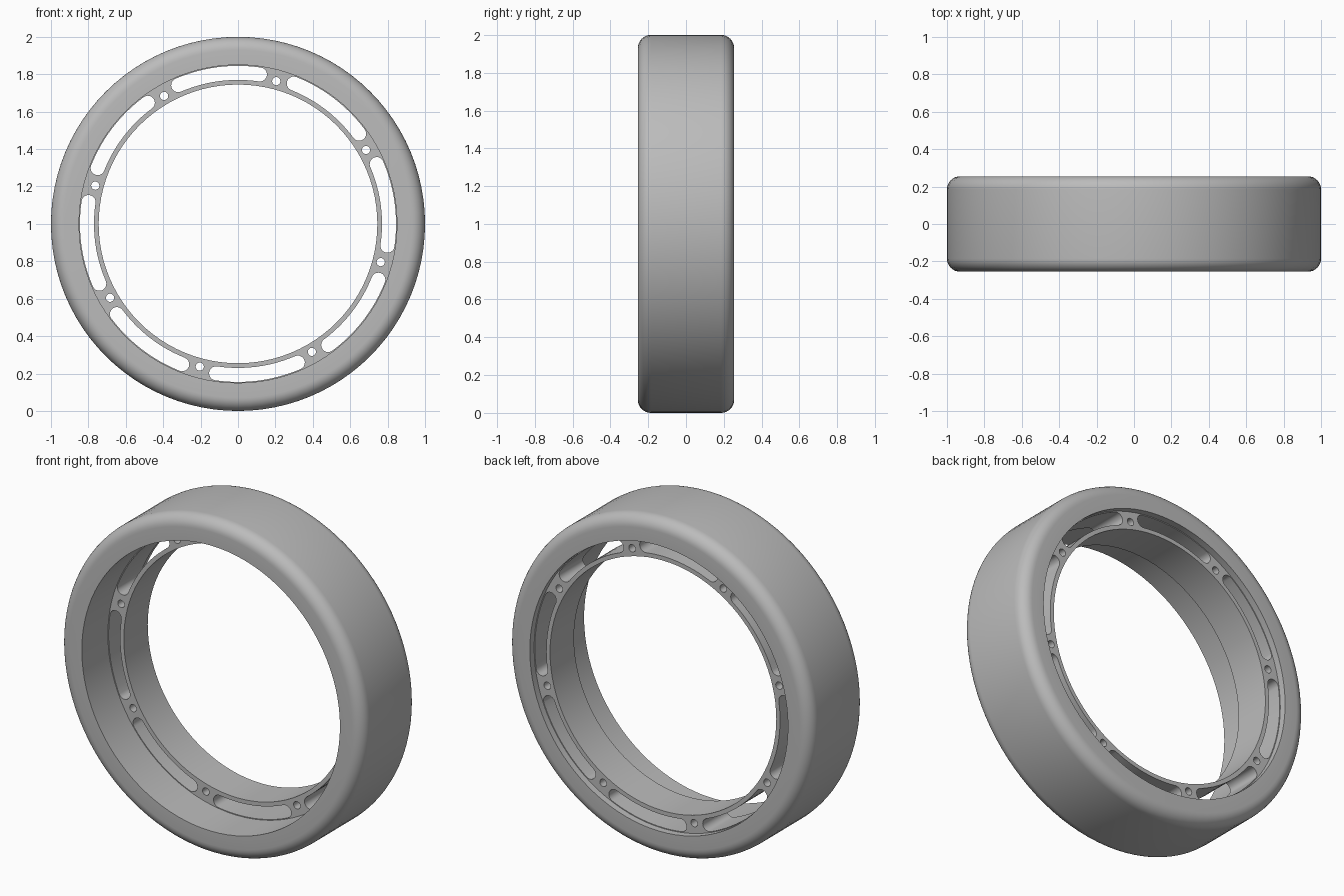
import bpy, bmesh
from math import sin, cos, pi, radians

if "Cube" in bpy.data.objects:
    bpy.data.objects.remove(bpy.data.objects["Cube"])

SEG = 96       # steps around the ring
HALF = 0.255   # half the width of the tyre

grey = bpy.data.materials.new("plain_grey")
grey.use_nodes = True
grey.diffuse_color = (0.5, 0.5, 0.5, 1)
grey.node_tree.nodes["Principled BSDF"].inputs["Base Color"].default_value = (0.5, 0.5, 0.5, 1)


def finish(obj):
    bpy.ops.object.select_all(action='DESELECT')
    obj.select_set(True)
    bpy.context.view_layer.objects.active = obj
    bpy.ops.object.shade_smooth_by_angle(angle=radians(30))


def polar(r, a):
    return r * cos(a), r * sin(a)


def arc(cx, cy, r, a0, a1, n):
    return [(cx + r * cos(a0 + (a1 - a0) * i / n),
             cy + r * sin(a0 + (a1 - a0) * i / n)) for i in range(n + 1)]


# Tyre: closed profile of (radius, y), swept around the y axis
fillet = 0.07
profile = [(0.85, -HALF)]
profile += arc(1 - fillet, -HALF + fillet, fillet, -pi / 2, 0, 8)
profile += arc(1 - fillet, HALF - fillet, fillet, 0, pi / 2, 8)
profile += [(0.85, HALF)]

bm = bmesh.new()
rings = []
for i in range(SEG):
    a = 2 * pi * i / SEG
    rings.append([bm.verts.new((r * cos(a), y, 1 + r * sin(a))) for r, y in profile])
n = len(profile)
for i in range(SEG):
    p, q = rings[i], rings[(i + 1) % SEG]
    for j in range(n):
        k = (j + 1) % n
        bm.faces.new((p[j], p[k], q[k], q[j]))
bmesh.ops.recalc_face_normals(bm, faces=bm.faces)
mesh = bpy.data.meshes.new("tyre_ring")
bm.to_mesh(mesh)
bm.free()
mesh.materials.append(grey)
tyre = bpy.data.objects.new("tyre_ring", mesh)
bpy.context.collection.objects.link(tyre)
finish(tyre)

# Inner hub ring: flat outline with curved slots and bolt holes, extruded
curve = bpy.data.curves.new("hub_ring", 'CURVE')
curve.dimensions = '2D'
curve.fill_mode = 'BOTH'
curve.extrude = 0.1125


def outline(points):
    s = curve.splines.new('POLY')
    s.points.add(len(points) - 1)
    for p, (x, y) in zip(s.points, points):
        p.co = (x, y, 0, 1)
    s.use_cyclic_u = True


def circle(cx, cy, r, steps):
    outline(arc(cx, cy, r, 0, 2 * pi, steps)[:-1])


circle(0, 0, 0.853, SEG)
circle(0, 0, 0.745, SEG)

LUGS = 8
slot_in, slot_out = 0.77, 0.845
mid, end_r = (slot_in + slot_out) / 2, (slot_out - slot_in) / 2
gap = radians(4) + end_r / mid   # lug centre to slot end centre
for i in range(LUGS):
    a = radians(30) + i * 2 * pi / LUGS
    circle(*polar(0.79, a), 0.022, 20)
    a0, a1 = a + gap, a + 2 * pi / LUGS - gap
    outline(arc(0, 0, slot_out, a0, a1, 12)
            + arc(*polar(mid, a1), end_r, a1, a1 + pi, 10)[1:-1]
            + arc(0, 0, slot_in, a1, a0, 12)
            + arc(*polar(mid, a0), end_r, a0 + pi, a0 + 2 * pi, 10)[1:-1])

hub = bpy.data.objects.new("hub_ring", curve)
hub.location = (0, 0.1025, 1)
hub.rotation_euler = (pi / 2, 0, 0)
bpy.context.collection.objects.link(hub)
bpy.ops.object.select_all(action='DESELECT')
hub.select_set(True)
bpy.context.view_layer.objects.active = hub
bpy.ops.object.convert(target='MESH')
hub = bpy.context.view_layer.objects.active

# Weld the caps to the walls
bm = bmesh.new()
bm.from_mesh(hub.data)
bmesh.ops.remove_doubles(bm, verts=bm.verts, dist=0.0002)
bmesh.ops.recalc_face_normals(bm, faces=bm.faces)
bm.to_mesh(hub.data)
bm.free()
hub.data.materials.clear()
hub.data.materials.append(grey)
finish(hub)
